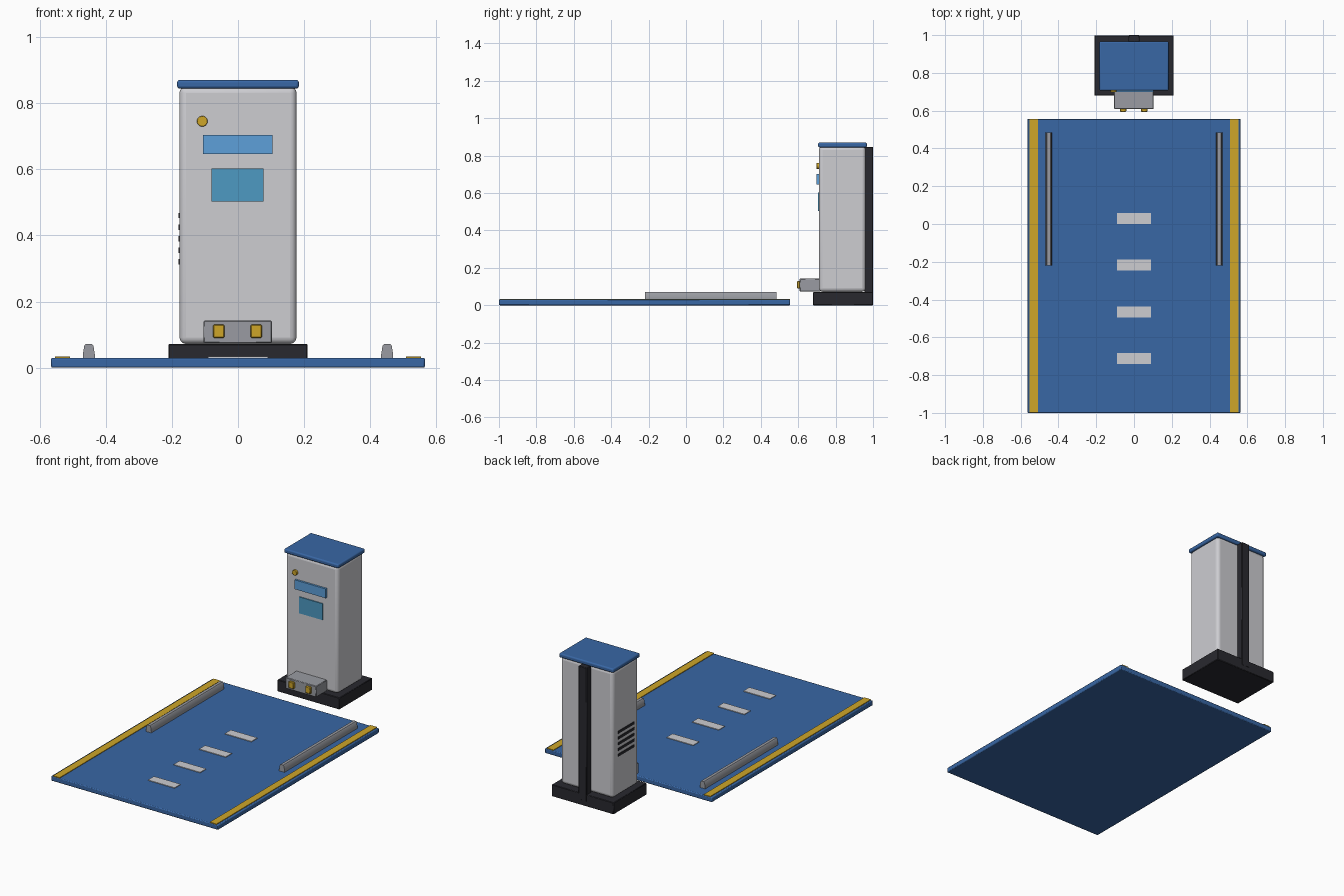
import bpy, bmesh, math

if "Cube" in bpy.data.objects:
    bpy.data.objects.remove(bpy.data.objects["Cube"])


def material(name, rgb):
    m = bpy.data.materials.new(name)
    m.diffuse_color = (*rgb, 1)
    m.use_nodes = True
    m.node_tree.nodes["Principled BSDF"].inputs["Base Color"].default_value = m.diffuse_color
    return m


BLUE = material("deck blue", (0.040, 0.135, 0.375))
YELLOW = material("safety yellow", (0.62, 0.38, 0.022))
LIGHT = material("light grey", (0.61, 0.61, 0.64))
GREY = material("mid grey", (0.32, 0.33, 0.36))
DARK = material("dark grey", (0.022, 0.022, 0.028))
SIGN = material("sign blue", (0.11, 0.35, 0.70))
SCREEN = material("screen teal", (0.075, 0.32, 0.54))


def finish(name, bm, mat, bevel=0, segments=2):
    bmesh.ops.recalc_face_normals(bm, faces=bm.faces)
    me = bpy.data.meshes.new(name)
    bm.to_mesh(me)
    bm.free()
    me.materials.append(mat)
    ob = bpy.data.objects.new(name, me)
    bpy.context.collection.objects.link(ob)
    if bevel:
        mod = ob.modifiers.new("rounding", "BEVEL")
        mod.width, mod.segments = bevel, segments
        mod.limit_method = "ANGLE"
    bpy.ops.object.select_all(action="DESELECT")
    ob.select_set(True)
    bpy.context.view_layer.objects.active = ob
    bpy.ops.object.shade_smooth_by_angle(angle=math.radians(35))
    return ob


def box(name, xr, yr, zr, mat, bevel=0, segments=2):
    bm = bmesh.new()
    bmesh.ops.create_cube(bm, size=1)
    for v in bm.verts:
        for i, (lo, hi) in enumerate((xr, yr, zr)):
            v.co[i] = hi if v.co[i] > 0 else lo
    return finish(name, bm, mat, bevel, segments)


def guide_rail(name, x):
    # Tapered bar with chamfered top edges
    profile = [(-0.018, 0.03), (0.018, 0.03), (0.018, 0.04),
               (0.014, 0.066), (0.009, 0.072), (-0.009, 0.072),
               (-0.014, 0.066), (-0.018, 0.04)]
    bm = bmesh.new()
    face = bm.faces.new([bm.verts.new((x + px, -0.22, pz)) for px, pz in profile])
    ext = bmesh.ops.extrude_face_region(bm, geom=[face], use_keep_orig=True)
    for v in ext["geom"]:
        if isinstance(v, bmesh.types.BMVert):
            v.co.y = 0.485
    return finish(name, bm, GREY)


# Parking deck with edge stripes, guide rails and lane dashes
box("deck", (-0.565, 0.565), (-1, 0.557), (0, 0.03), BLUE, 0.005)
for side, s in (("left", -1), ("right", 1)):
    box(side + "_edge_stripe", sorted((s * 0.508, s * 0.553)),
        (-0.998, 0.555), (0.028, 0.034), YELLOW)
    guide_rail(side + "_guide_rail", s * 0.451)
for i in range(4):
    y = 0.03 - i * 0.2475
    box(f"lane_dash_{i + 1}", (-0.09, 0.09), (y - 0.029, y + 0.029), (0.028, 0.034), LIGHT)

# Cabinet: plinth, body, lid and rear cable duct
box("plinth", (-0.21, 0.21), (0.68, 0.999), (0, 0.072), DARK, 0.003, 1)
box("cabinet_body", (-0.177, 0.177), (0.711, 0.96), (0.072, 0.85), LIGHT, 0.02, 4)
box("lid", (-0.184, 0.184), (0.706, 0.967), (0.844, 0.87), BLUE, 0.008, 3)
box("rear_duct", (-0.028, 0.028), (0.955, 1.0), (0.03, 0.847), DARK, 0.003, 1)

# Front sign, screen and round button
box("sign_panel", (-0.106, 0.104), (0.699, 0.715), (0.646, 0.703), SIGN)
box("screen", (-0.08, 0.077), (0.705, 0.715), (0.503, 0.603), SCREEN)
bm = bmesh.new()
bmesh.ops.create_cone(bm, cap_ends=True, segments=24, radius1=0.016, radius2=0.016, depth=0.016)
for v in bm.verts:
    x, y, z = v.co
    v.co = (x - 0.108, z + 0.706, y + 0.745)
finish("button", bm, YELLOW, 0.002)

# Charging connector block with two contacts
box("connector_block", (-0.105, 0.103), (0.608, 0.72), (0.074, 0.142), GREY, 0.003, 1)
for side, x in (("left", -0.058), ("right", 0.055)):
    box(side + "_contact", (x - 0.017, x + 0.017), (0.594, 0.612), (0.09, 0.13), YELLOW, 0.003, 1)

# Side ventilation slots
for i in range(5):
    z = 0.32 + i * 0.035
    box(f"vent_slot_{i + 1}", (-0.18, -0.174), (0.755, 0.91), (z - 0.008, z + 0.008), DARK)
